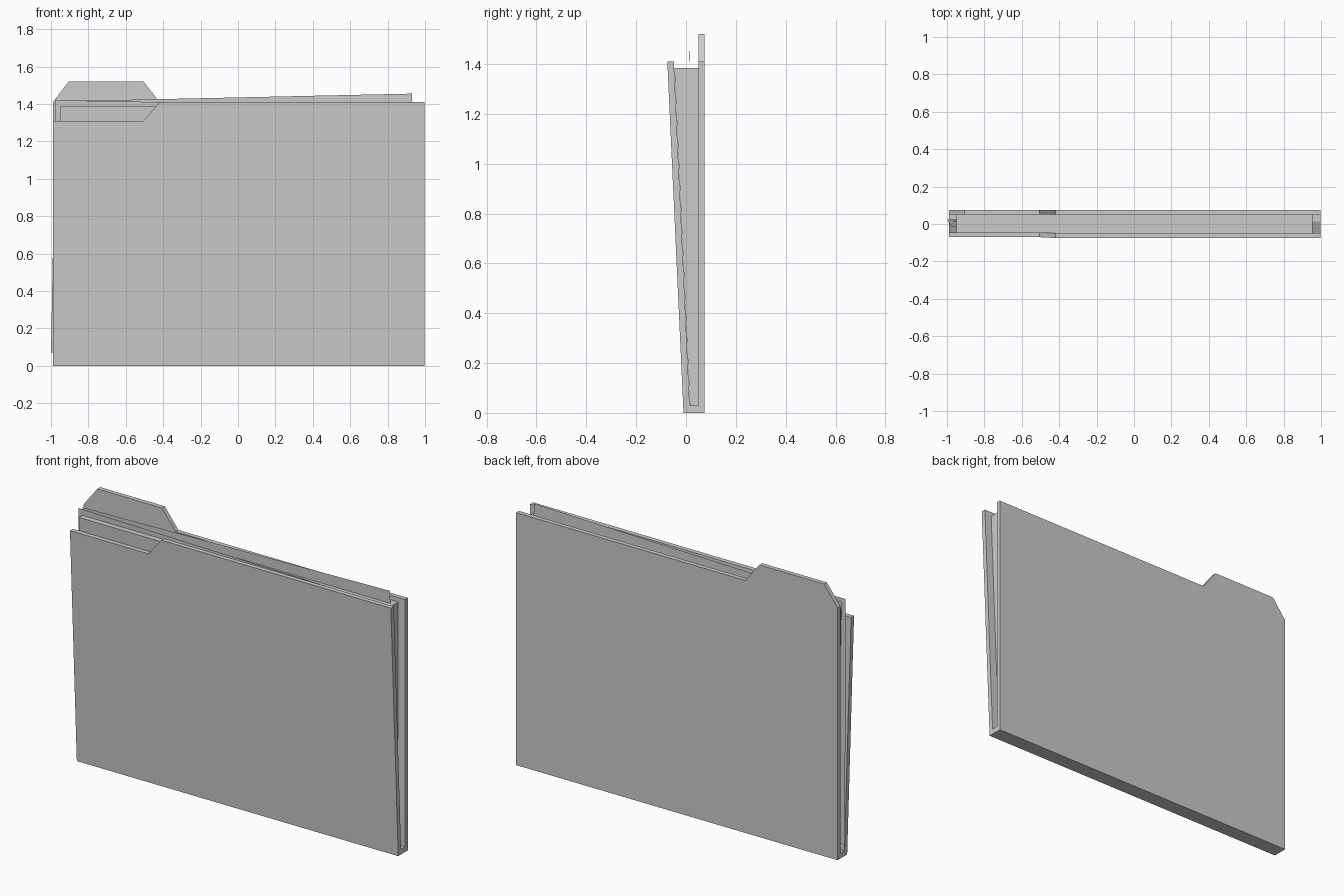
import bpy
import bmesh
from math import radians
from mathutils import Matrix, Vector

cube = bpy.data.objects.get("Cube")
if cube:
    bpy.data.objects.remove(cube, do_unlink=True)

paper_grey = bpy.data.materials.new("paper_grey")
paper_grey.use_nodes = True
paper_grey.diffuse_color = (0.6, 0.6, 0.6, 1)
paper_grey.node_tree.nodes["Principled BSDF"].inputs["Base Color"].default_value = (0.6, 0.6, 0.6, 1)

LEFT, RIGHT, HEIGHT = -0.989, 0.997, 1.41
BASE = 0.03                     # thickness of the fold at the bottom
LEAN = -0.065 / HEIGHT          # forward lean of the front cover


def finish(name, bm):
    mesh = bpy.data.meshes.new(name)
    bm.to_mesh(mesh)
    bm.free()
    mesh.materials.append(paper_grey)
    obj = bpy.data.objects.new(name, mesh)
    bpy.context.collection.objects.link(obj)
    return obj


def slab(name, outline, front, back):
    """Solid from an x-z outline; front and back give y at a height."""
    bm = bmesh.new()
    near = [bm.verts.new((x, front(z), z)) for x, z in outline]
    far = [bm.verts.new((x, back(z), z)) for x, z in outline]
    bm.faces.new(near)
    bm.faces.new(far[::-1])
    for i in range(len(near)):
        j = (i + 1) % len(near)
        bm.faces.new((near[j], near[i], far[i], far[j]))
    bmesh.ops.recalc_face_normals(bm, faces=bm.faces[:])
    return finish(name, bm)


def rect(x0, x1, z0, z1):
    return [(x0, z0), (x1, z0), (x1, z1), (x0, z1)]


def cover(shoulder):
    """Cover outline with a raised or cut-away shoulder on one side."""
    return [(LEFT, 0), (RIGHT, 0), (RIGHT, HEIGHT), (-0.42, HEIGHT)] + shoulder


# Folder covers: tab on the back, finger cutaway on the front
slab("back_cover", cover([(-0.505, 1.52), (-0.905, 1.52), (LEFT, HEIGHT)]),
     lambda z: 0.05, lambda z: 0.075)
slab("front_cover", cover([(-0.505, 1.31), (LEFT, 1.31)]),
     lambda z: -0.01 + LEAN * z, lambda z: 0.016 + LEAN * z)

# Fold joining the covers
slab("bottom_fold", rect(LEFT, RIGHT, 0, BASE),
     lambda z: 0.015 + LEAN * z, lambda z: 0.05)

# Wedge of paper between the covers
slab("paper_stack", rect(-0.95, 0.955, BASE, 1.385),
     lambda z: 0.017 + LEAN * z, lambda z: 0.0495)


# Loose sheets, each hung from a top corner and slightly askew
def sheet(name, corner, direction, angle, top_y, bottom_y):
    width, height = 1.9, 1.35
    turn = Matrix.Rotation(radians(angle), 3, 'Y')
    bm = bmesh.new()
    verts = []
    for x, drop in rect(0, direction * width, 0, height):
        p = turn @ Vector((x, 0, -drop))
        y = top_y + (bottom_y - top_y) * drop / height
        verts.append(bm.verts.new((corner[0] + p.x, y, corner[1] + p.z)))
    bm.faces.new(verts)
    finish(name, bm)


sheet("front_loose_sheet", (-0.975, 1.42), 1, 1.05, -0.017, 0.025)
sheet("back_loose_sheet", (0.93, 1.455), -1, -1.25, 0.013, 0.035)
